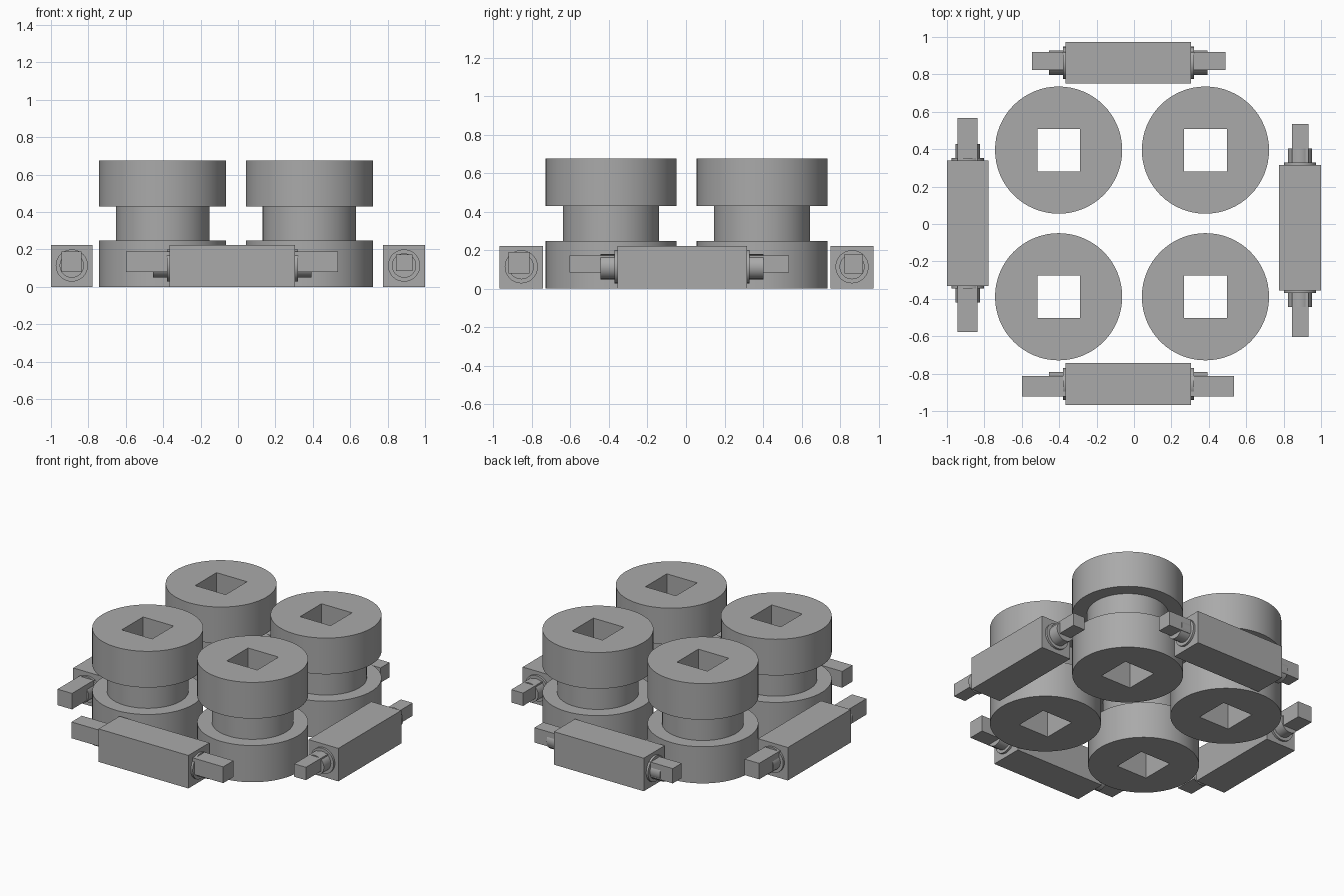
import bpy, bmesh, math
from mathutils import Matrix

if "Cube" in bpy.data.objects:
    bpy.data.objects.remove(bpy.data.objects["Cube"])

grey = bpy.data.materials.new("plain grey")
grey.diffuse_color = (0.40, 0.40, 0.40, 1)
grey.use_nodes = True
grey.node_tree.nodes["Principled BSDF"].inputs["Base Color"].default_value = grey.diffuse_color
SEG = 64


def finish(name, bm, smooth=False):
    bmesh.ops.recalc_face_normals(bm, faces=bm.faces)
    me = bpy.data.meshes.new(name)
    bm.to_mesh(me)
    bm.free()
    me.materials.append(grey)
    ob = bpy.data.objects.new(name, me)
    bpy.context.collection.objects.link(ob)
    if smooth:
        bpy.ops.object.select_all(action='DESELECT')
        ob.select_set(True)
        bpy.context.view_layer.objects.active = ob
        bpy.ops.object.shade_smooth_by_angle(angle=math.radians(30))
    return ob


def box(name, x0, x1, y0, y1, z0, z1):
    bm = bmesh.new()
    size = Matrix.Diagonal((x1 - x0, y1 - y0, z1 - z0, 1))
    mid = Matrix.Translation(((x0 + x1) / 2, (y0 + y1) / 2, (z0 + z1) / 2))
    bmesh.ops.create_cube(bm, size=1, matrix=mid @ size)
    return finish(name, bm)


def rod(name, along_x, mid, length, across, z, r):
    bm = bmesh.new()
    turn = Matrix.Rotation(math.pi / 2, 4, 'Y' if along_x else 'X')
    loc = (mid, across, z) if along_x else (across, mid, z)
    bmesh.ops.create_cone(bm, cap_ends=True, segments=48, radius1=r, radius2=r,
                          depth=length, matrix=Matrix.Translation(loc) @ turn)
    return finish(name, bm, True)


def spool(name, cx, cy):
    """Flanged spool with a square hole running right through it."""
    # (radius, height) of each outer ring; the last two rings are the square bore
    profile = [(0.34, 0), (0.34, 0.248), (0.25, 0.248), (0.25, 0.43),
               (0.34, 0.43), (0.34, 0.675)]
    bore = 0.114
    bm = bmesh.new()
    rings = []
    for r, z, square in [(r, z, False) for r, z in profile] + [(bore, 0.675, True), (bore, 0, True)]:
        ring = []
        for i in range(SEG):
            a = 2 * math.pi * i / SEG
            c, s = math.cos(a), math.sin(a)
            k = r / max(abs(c), abs(s)) if square else r
            ring.append(bm.verts.new((cx + k * c, cy + k * s, z)))
        rings.append(ring)
    for a, b in zip(rings, rings[1:] + rings[:1]):
        for i in range(SEG):
            j = (i + 1) % SEG
            bm.faces.new((a[i], a[j], b[j], b[i]))
    return finish(name, bm, True)


# Four spools
for side, cx in (("left", -0.403), ("right", 0.382)):
    for end, cy in (("front", -0.389), ("back", 0.395)):
        spool(f"{end}_{side}_spool", cx, cy)

# Four blocks, each with a square bar, a round shaft and two collars
# name, along_x, block span, block across span, bar span, bar across span, bar z span
axles = [
    ("front", True, (-0.366, 0.306), (-0.967, -0.743), (-0.60, 0.535), (-0.922, -0.812), (0.08, 0.19)),
    ("back", True, (-0.366, 0.306), (0.750, 0.974), (-0.545, 0.49), (0.824, 0.920), (0.08, 0.18)),
    ("left", False, (-0.332, 0.340), (-1.0, -0.777), (-0.578, 0.568), (-0.945, -0.837), (0.08, 0.188)),
    ("right", False, (-0.356, 0.316), (0.776, 1.0), (-0.605, 0.535), (0.844, 0.932), (0.085, 0.172)),
]
for name, ax, (s0, s1), (a0, a1), (b0, b1), (c0, c1), (z0, z1) in axles:
    mid, across, length = (s0 + s1) / 2, (a0 + a1) / 2, s1 - s0
    if ax:
        box(name + "_block", s0, s1, a0, a1, 0, 0.223)
        box(name + "_square_bar", b0, b1, c0, c1, z0, z1)
    else:
        box(name + "_block", a0, a1, s0, s1, 0, 0.223)
        box(name + "_square_bar", c0, c1, b0, b1, z0, z1)
    rod(name + "_shaft", ax, mid, length + 0.175, across, 0.114, 0.065)
    rod(name + "_collars", ax, mid, length + 0.028, across, 0.114, 0.086)
